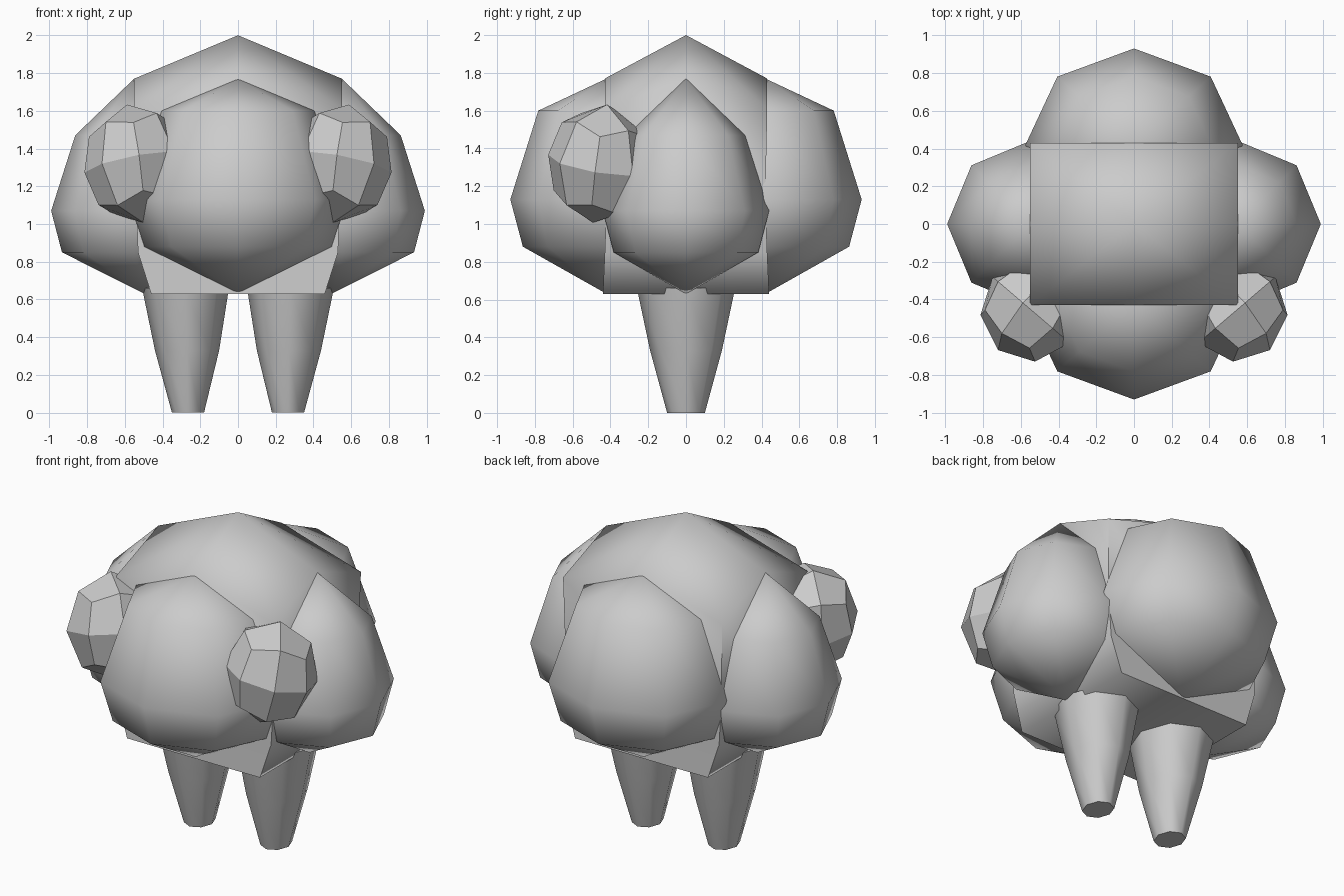
import bpy, bmesh, math
from mathutils import Vector, Matrix

if "Cube" in bpy.data.objects:
    bpy.data.objects.remove(bpy.data.objects["Cube"])


def finish(name, bm, angle):
    bmesh.ops.recalc_face_normals(bm, faces=bm.faces)
    me = bpy.data.meshes.new(name)
    bm.to_mesh(me)
    bm.free()
    ob = bpy.data.objects.new(name, me)
    bpy.context.collection.objects.link(ob)
    if angle:
        bpy.ops.object.select_all(action='DESELECT')
        ob.select_set(True)
        bpy.context.view_layer.objects.active = ob
        bpy.ops.object.shade_smooth_by_angle(angle=math.radians(angle))
    return ob


def loft(name, rings, top=None, bottom=None, angle=75):
    """Join rings listed top to bottom; ends close on a pole or a flat cap."""
    bm = bmesh.new()
    vr = [[bm.verts.new(p) for p in r] for r in rings]
    n = len(vr[0])
    for a, b in zip(vr, vr[1:]):
        for i in range(n):
            j = (i + 1) % n
            bm.faces.new((a[i], a[j], b[j], b[i]))
    for pole, r in ((top, vr[0]), (bottom, vr[-1])):
        if pole is None:
            bm.faces.new(r)
        else:
            p = bm.verts.new(pole)
            for i in range(n):
                bm.faces.new((r[i], r[(i + 1) % n], p))
    return finish(name, bm, angle)


def octagon(cx, cy, rx, ry, z):
    return [(cx + rx * math.cos(i * math.pi / 4),
             cy + ry * math.sin(i * math.pi / 4), z) for i in range(8)]


def rect_ring(hx, hy, z_mid, z_corner):
    dirs = ((1, 0), (1, 1), (0, 1), (-1, 1), (-1, 0), (-1, -1), (0, -1), (1, -1))
    return [(x * hx, y * hy, z_corner if x and y else z_mid) for x, y in dirs]


# Central core with the pointed cap and flat underside
loft("body_core", [rect_ring(0.55, 0.43, 1.77, 1.61),
                   rect_ring(0.54, 0.42, 1.13, 1.13),
                   rect_ring(0.53, 0.43, 0.85, 0.85),
                   rect_ring(0.46, 0.44, 0.63, 0.63)],
     top=(0, 0, 2.0))


# Four bulging lobes around the core
def lobe(name, cx, cy, rx, ry, levels):
    rings = [octagon(cx, cy, rx * s, ry * s, z) for s, z in levels]
    loft(name, rings, (cx, cy, 1.77), (cx * 0.9, cy, 0.63))


for s, side in ((1, "right"), (-1, "left")):
    lobe(side + "_lobe", s * 0.55, 0, 0.44, 0.44,
         ((0.71, 1.47), (1, 1.07), (0.87, 0.85)))
for s, side in ((-1, "front"), (1, "back")):
    lobe(side + "_lobe", 0, s * 0.42, 0.575, 0.51,
         ((0.71, 1.6), (1, 1.13), (0.87, 0.88)))

# Faceted eyes: a divided cube rounded to an ellipsoid
for s, side in ((1, "right"), (-1, "left")):
    bm = bmesh.new()
    bmesh.ops.create_cube(bm, size=2)
    bmesh.ops.subdivide_edges(bm, edges=bm.edges, cuts=1, use_grid_fill=True)
    rot = Matrix.Rotation(math.radians(40), 3, 'Z') @ Matrix.Rotation(math.radians(12), 3, 'Y')
    for v in bm.verts:
        p = rot @ (v.co.normalized() * 1.03)
        v.co = (s * (0.545 + p.x * 0.265), -0.455 + p.y * 0.27, 1.32 + p.z * 0.31)
    finish(side + "_eye", bm, 0)

# Tapered legs
for s, side in ((1, "right"), (-1, "left")):
    loft(side + "_leg", [octagon(s * 0.278, 0, 0.23, 0.26, 0.66),
                         octagon(s * 0.27, 0, 0.17, 0.19, 0.33),
                         octagon(s * 0.265, 0, 0.085, 0.1, 0.0)], angle=60)
